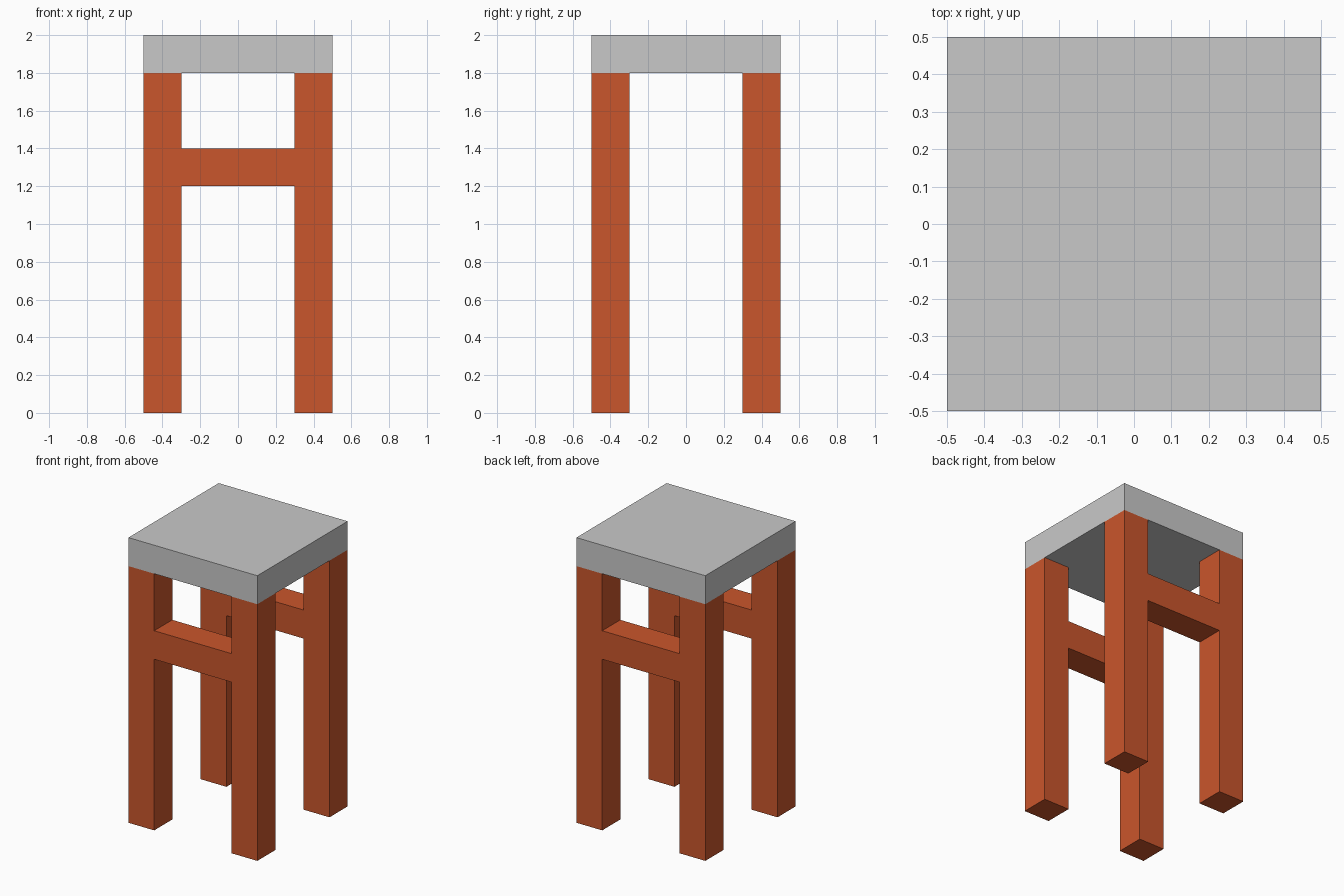
import bpy
import bmesh

if "Cube" in bpy.data.objects:
    bpy.data.objects.remove(bpy.data.objects["Cube"])


def material(name, color):
    mat = bpy.data.materials.new(name)
    mat.diffuse_color = (*color, 1.0)
    mat.use_nodes = True
    mat.node_tree.nodes["Principled BSDF"].inputs["Base Color"].default_value = mat.diffuse_color
    return mat


def extrude_profile(name, points, y0, y1, mat):
    """Extrude an (x, z) outline along y."""
    bm = bmesh.new()
    face = bm.faces.new([bm.verts.new((x, y0, z)) for x, z in points])
    new = bmesh.ops.extrude_face_region(bm, geom=[face])["geom"]
    verts = [g for g in new if isinstance(g, bmesh.types.BMVert)]
    bmesh.ops.translate(bm, verts=verts, vec=(0, y1 - y0, 0))
    bmesh.ops.recalc_face_normals(bm, faces=bm.faces)
    mesh = bpy.data.meshes.new(name)
    bm.to_mesh(mesh)
    bm.free()
    mesh.materials.append(mat)
    obj = bpy.data.objects.new(name, mesh)
    bpy.context.collection.objects.link(obj)
    return obj


orange = material("burnt orange", (0.591, 0.093, 0.025))
grey = material("light grey", (0.584, 0.584, 0.584))

HALF, INNER = 0.5, 0.3           # outer and inner leg faces
SEAT_Z, TOP_Z = 1.8, 2.0
BAR_LOW, BAR_HIGH = 1.2, 1.4

# Seat slab
extrude_profile("seat", [(-HALF, SEAT_Z), (HALF, SEAT_Z), (HALF, TOP_Z), (-HALF, TOP_Z)],
                -HALF, HALF, grey)

# H-shaped frames: two legs joined by a flush crossbar
right = [(INNER, BAR_LOW), (INNER, 0), (HALF, 0),
         (HALF, SEAT_Z), (INNER, SEAT_Z), (INNER, BAR_HIGH)]
outline = right + [(-x, z) for x, z in reversed(right)]
extrude_profile("front_leg_frame", outline, -HALF, -INNER, orange)
extrude_profile("back_leg_frame", outline, INNER, HALF, orange)
